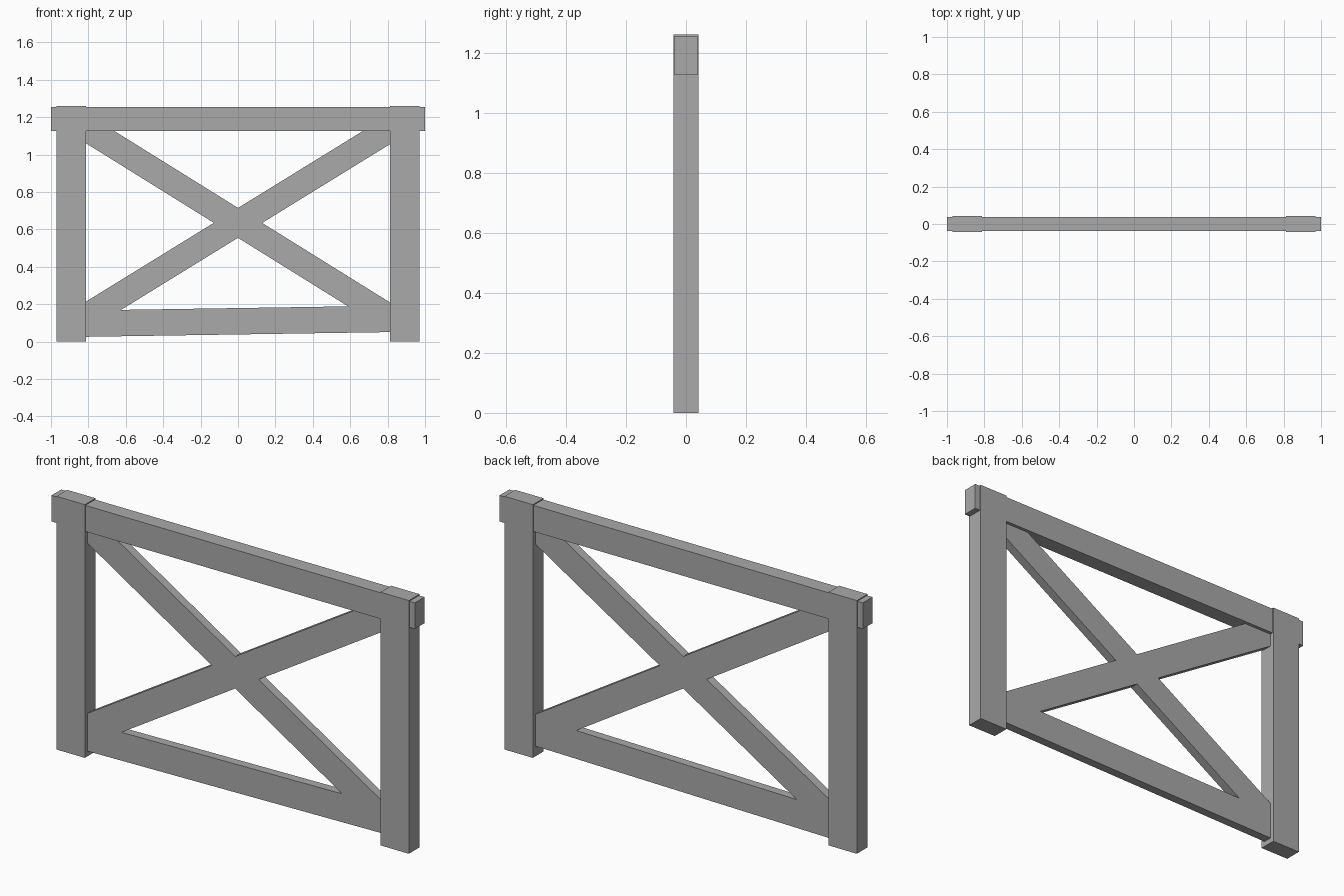
import bpy
import math

cube = bpy.data.objects.get("Cube")
if cube:
    bpy.data.objects.remove(cube, do_unlink=True)

# Single plain grey
grey = bpy.data.materials.new("plain_grey")
grey.use_nodes = True
colour = (0.4, 0.4, 0.4, 1)
grey.diffuse_color = colour
grey.node_tree.nodes["Principled BSDF"].inputs["Base Color"].default_value = colour


def beam(name, x, z, length, depth, height, slope=0):
    """Box beam in the xz plane, tilted so it rises by slope towards +x."""
    bpy.ops.mesh.primitive_cube_add(size=1, location=(x, 0, z))
    obj = bpy.context.object
    obj.name = name
    obj.scale = (length, depth, height)
    obj.rotation_euler.y = -math.atan(slope)
    obj.data.materials.append(grey)
    return obj


BRACE_DEPTH = 0.044

# Upright posts
for side, sign in (("left", 1), ("right", -1)):
    beam(f"{side}_post", sign * 0.892, 0.63, 0.156, 0.084, 1.26)

# Top beam runs past the posts
beam("top_beam", 0, 1.19, 2.0, 0.076, 0.13)

# Slightly crooked bottom rail
beam("bottom_rail", 0, 0.109, 1.74, BRACE_DEPTH, 0.141, 0.0155)

# Crossed diagonal braces, ends buried in the posts
for name, slope in (("rising_brace", 0.616), ("falling_brace", -0.622)):
    beam(name, 0, 0.635, 2.04, BRACE_DEPTH, 0.136, slope)
